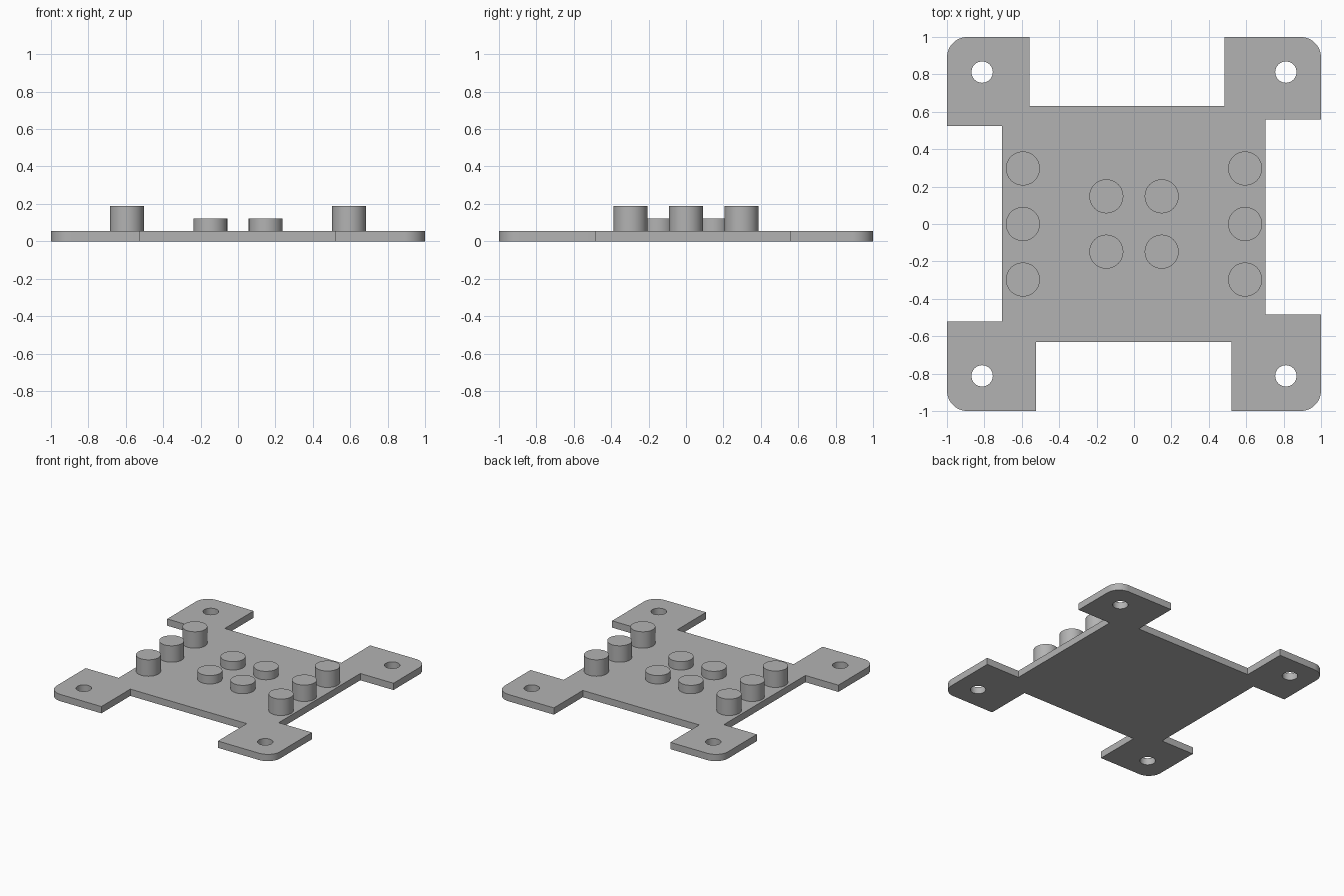
import bpy, bmesh, math
from mathutils import Vector

if "Cube" in bpy.data.objects:
    bpy.data.objects.remove(bpy.data.objects["Cube"])

THICK = 0.055
grey = bpy.data.materials.new("plain grey")
grey.diffuse_color = (0.45, 0.45, 0.45, 1)
grey.use_nodes = True
grey.node_tree.nodes["Principled BSDF"].inputs["Base Color"].default_value = grey.diffuse_color


def finish(obj):
    obj.data.materials.append(grey)
    bpy.ops.object.select_all(action='DESELECT')
    obj.select_set(True)
    bpy.context.view_layer.objects.active = obj
    bpy.ops.object.shade_smooth_by_angle(angle=math.radians(30))


def arc(cx, cy, r, start, sweep, n):
    return [(cx + r * math.cos(math.radians(start + sweep * i / n)),
             cy + r * math.sin(math.radians(start + sweep * i / n))) for i in range(n + 1)]


# Base plate: outline with four corner tabs, rounded outer corners and screw holes
R, C = 0.11, 0.89
outline = []
outline += arc(C, C, R, 0, 90, 12)
outline += [(0.483, 1), (0.483, 0.63), (-0.56, 0.63), (-0.56, 1)]
outline += arc(-C, C, R, 90, 90, 12)
outline += [(-1, 0.523), (-0.705, 0.523), (-0.705, -0.52), (-1, -0.52)]
outline += arc(-C, -C, R, 180, 90, 12)
outline += [(-0.523, -1), (-0.523, -0.63), (0.52, -0.63), (0.52, -1)]
outline += arc(C, -C, R, 270, 90, 12)
outline += [(1, -0.483), (0.703, -0.483), (0.703, 0.56), (1, 0.56)]
loops = [outline]
for sx in (-1, 1):
    for sy in (-1, 1):
        loops.append(arc(sx * 0.812, sy * 0.812, 0.057, 0, 360, 32)[:-1])

bm = bmesh.new()
edges = []
for loop in loops:
    vs = [bm.verts.new((x, y, 0)) for x, y in loop]
    edges += [bm.edges.new((vs[i - 1], vs[i])) for i in range(len(vs))]
bmesh.ops.triangle_fill(bm, use_beauty=True, use_dissolve=False, edges=edges, normal=(0, 0, 1))
ext = bmesh.ops.extrude_face_region(bm, geom=bm.faces[:], use_keep_orig=True)
bmesh.ops.translate(bm, vec=Vector((0, 0, THICK)),
                    verts=[g for g in ext["geom"] if isinstance(g, bmesh.types.BMVert)])
bmesh.ops.recalc_face_normals(bm, faces=bm.faces[:])
mesh = bpy.data.meshes.new("base_plate")
bm.to_mesh(mesh)
bm.free()
plate = bpy.data.objects.new("base_plate", mesh)
bpy.context.collection.objects.link(plate)
finish(plate)


# Round studs standing on the plate
def stud(name, x, y, top):
    bottom = THICK - 0.01
    bpy.ops.mesh.primitive_cylinder_add(vertices=48, radius=0.091, depth=top - bottom,
                                        location=(x, y, (top + bottom) / 2))
    obj = bpy.context.object
    obj.name = name
    finish(obj)


for sx in (-1, 1):
    for y in (-0.297, 0, 0.297):
        stud("tall_stud", sx * 0.594, y, 0.188)
    for sy in (-1, 1):
        stud("short_stud", sx * 0.148, sy * 0.148, 0.123)
